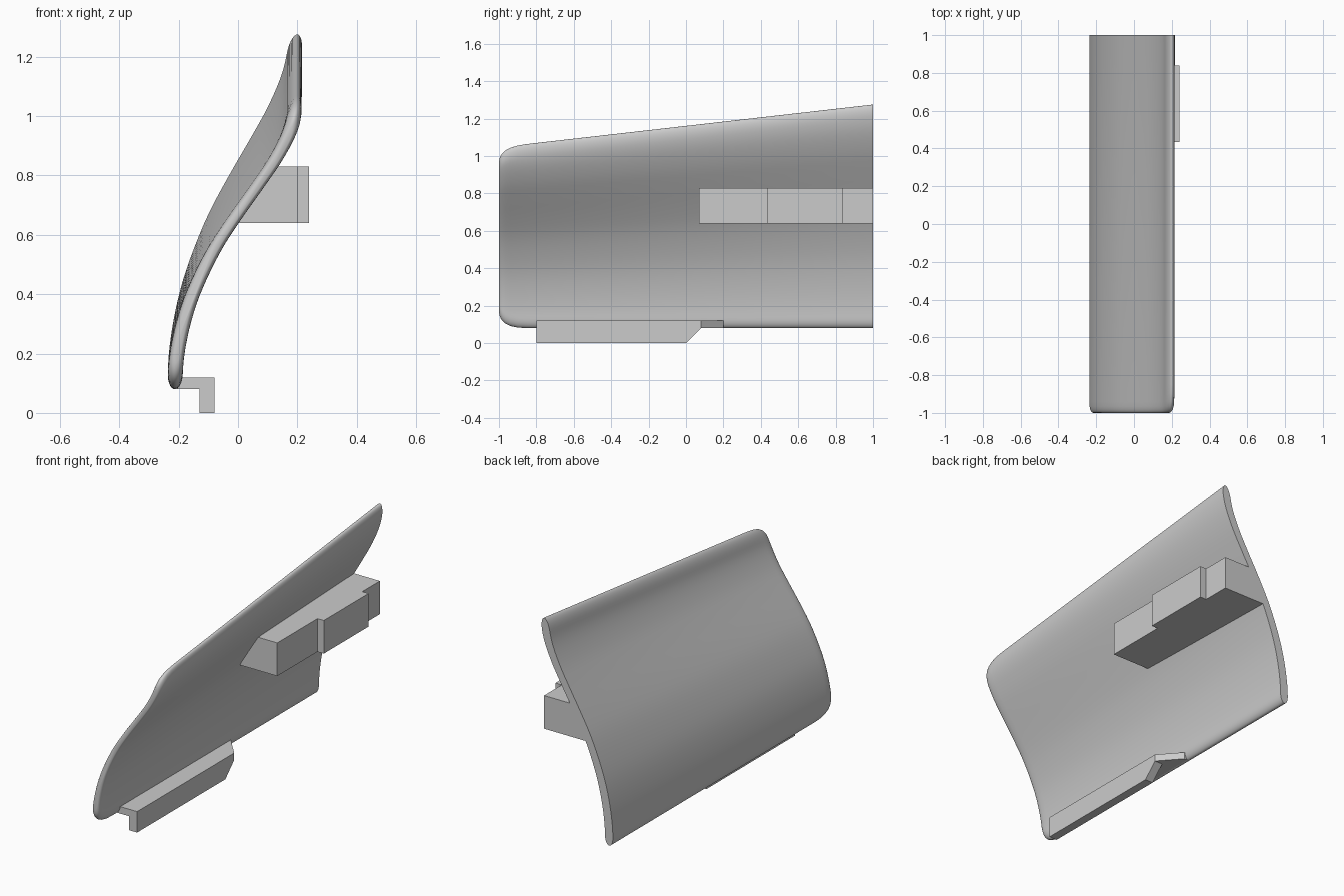
import bpy, bmesh, math

cube = bpy.data.objects.get("Cube")
if cube:
    bpy.data.objects.remove(cube, do_unlink=True)

BASE = 0.08          # height of the panel's lower edge
HALF = 0.025         # half thickness of the panel along x
# Sideways position of the panel at even steps from lower to upper edge
CURVE = [-0.213, -0.208, -0.191, -0.163, -0.122, -0.071,
         -0.007, 0.062, 0.128, 0.177, 0.2]


def top_edge(y):
    return 1.07 + (y + 0.8) * 0.114


def panel_x(y, z):
    """Middle of the panel at a given station and height (smooth spline)."""
    last = len(CURVE) - 1
    s = max(0, min(1, (z - BASE) / (top_edge(y) - BASE))) * last
    i = min(int(s), last - 1)
    f = s - i
    b, c = CURVE[i], CURVE[i + 1]
    a = CURVE[i - 1] if i > 0 else 2 * b - c
    d = CURVE[i + 2] if i + 2 <= last else 2 * c - b
    return b + 0.5 * f * (c - a + f * (2*a - 5*b + 4*c - d + f * (3*(b - c) + d - a)))


def loft(name, sections, smooth=False):
    """Skin closed sections of equal point count and cap both ends."""
    bm = bmesh.new()
    rings = [[bm.verts.new(p) for p in section] for section in sections]
    n = len(rings[0])
    for r, q in zip(rings, rings[1:]):
        for i in range(n):
            j = (i + 1) % n
            bm.faces.new((r[i], r[j], q[j], q[i]))
    bm.faces.new(rings[0])
    bm.faces.new(rings[-1])
    bmesh.ops.recalc_face_normals(bm, faces=bm.faces)
    mesh = bpy.data.meshes.new(name)
    bm.to_mesh(mesh)
    bm.free()
    obj = bpy.data.objects.new(name, mesh)
    bpy.context.collection.objects.link(obj)
    if smooth:
        bpy.ops.object.select_all(action="DESELECT")
        obj.select_set(True)
        bpy.context.view_layer.objects.active = obj
        bpy.ops.object.shade_smooth_by_angle(angle=math.radians(40))
    return obj


def panel_section(y, steps=48):
    # Rounded front corners, then a thinner rounded front rim
    corner = max(0, -0.8 - y) / 0.2
    inset = 1 - math.sqrt(1 - min(corner, 1) ** 4)
    low, high = BASE + 0.09 * inset, top_edge(y) - 0.08 * inset
    rim = max(0, 1 - (y + 1) / 0.04)
    half = HALF * (0.4 + 0.6 * math.sqrt(max(0, 1 - rim ** 2)))
    inner, outer = [], []
    for k in range(steps + 1):
        t = 0.5 - 0.5 * math.cos(math.pi * k / steps)
        z = low + (high - low) * t
        edge = max(0, 1 - (z - low) / 0.05, 1 - (high - z) / 0.07)
        h = half * math.sqrt(max(0, 1 - edge ** 2))
        x = panel_x(y, z)
        inner.append((x - h, y, z))
        outer.append((x + h, y, z))
    return inner + outer[-2:0:-1]


# Curved panel
stations = [-1, -0.997, -0.99, -0.98, -0.965, -0.94, -0.9, -0.85, -0.8]
stations += [-0.8 + 0.15 * k for k in range(1, 13)]
loft("curved_panel", [panel_section(y) for y in stations], smooth=True)


# Upper mounting block, with a raised pad in the middle of its length
def block_section(y, face, low=0.64, high=0.83):
    levels = [low + (high - low) * k / 4 for k in range(5)]
    return [(panel_x(y, z), y, z) for z in levels] + [(face, y, high), (face, y, low)]


loft("upper_mount_block", [block_section(0.07 + 0.93 * k / 6, 0.2) for k in range(7)])
loft("upper_mount_pad", [[(x, y, z) for x, z in
                          ((0.18, 0.64), (0.24, 0.64), (0.24, 0.83), (0.18, 0.83))]
                         for y in (0.435, 0.84)])


# Lower hooked rail: flat shelf tapering into the panel, plus a hanging lip
SHELF = [(-0.205, -0.8), (-0.08, -0.8), (-0.08, 0.08), (-0.185, 0.2), (-0.205, 0.2)]
loft("lower_rail_shelf", [[(x, y, z) for x, y in SHELF] for z in (0.08, 0.12)])
LIP = [(-0.8, 0), (0, 0), (0.08, 0.08), (-0.8, 0.08)]
loft("lower_rail_lip", [[(x, y, z) for y, z in LIP] for x in (-0.13, -0.08)])
